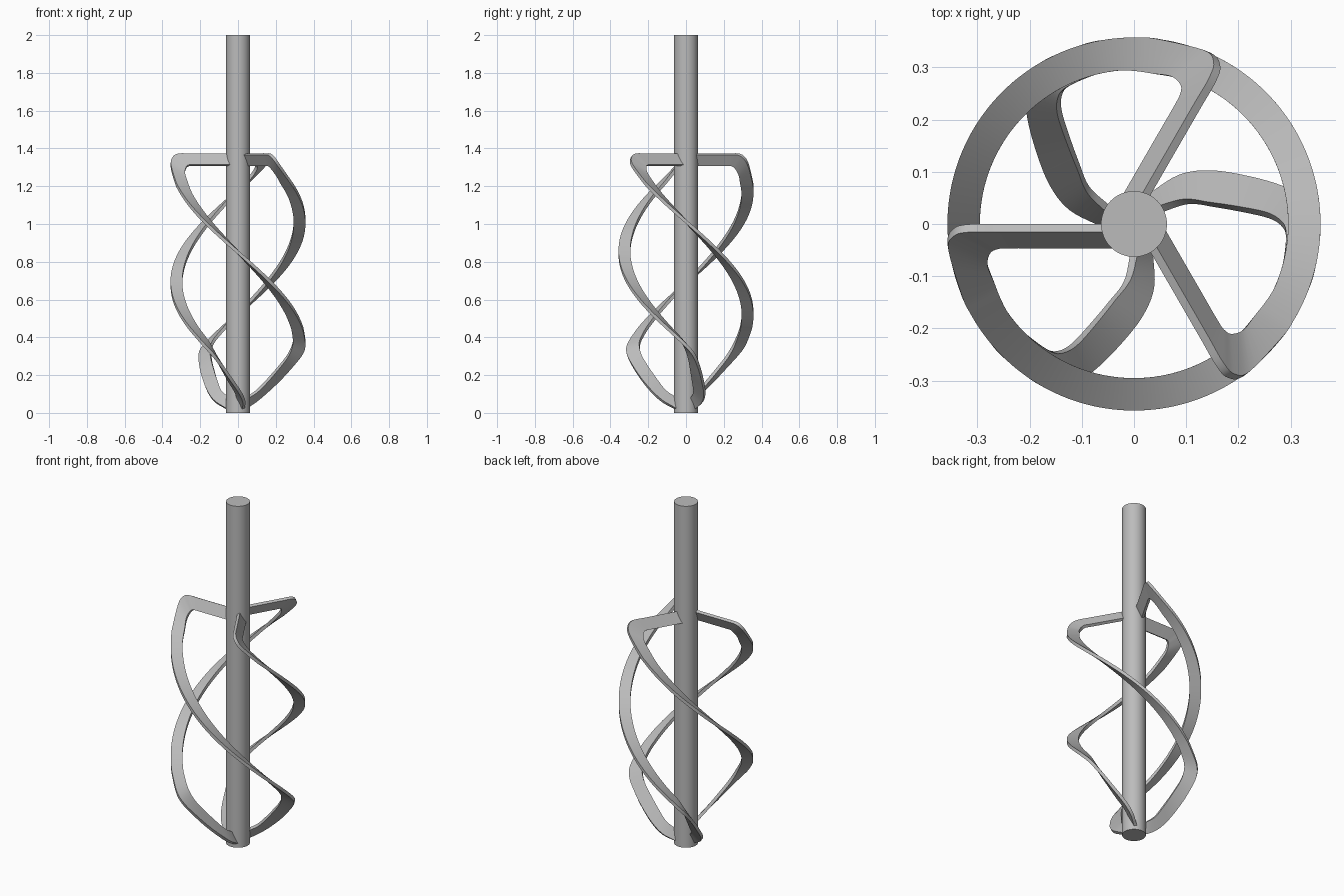
import bpy, bmesh, math
from mathutils import Vector, Matrix

cube = bpy.data.objects.get("Cube")
if cube:
    bpy.data.objects.remove(cube, do_unlink=True)

steel = bpy.data.materials.new("grey_steel")
steel.use_nodes = True
steel.diffuse_color = (0.5, 0.5, 0.5, 1)
steel.node_tree.nodes["Principled BSDF"].inputs["Base Color"].default_value = (0.5, 0.5, 0.5, 1)

THICK = 0.017


def finish(name, bm):
    bmesh.ops.recalc_face_normals(bm, faces=bm.faces)
    mesh = bpy.data.meshes.new(name)
    bm.to_mesh(mesh)
    bm.free()
    mesh.materials.append(steel)
    obj = bpy.data.objects.new(name, mesh)
    bpy.context.collection.objects.link(obj)
    bpy.ops.object.select_all(action='DESELECT')
    obj.select_set(True)
    bpy.context.view_layer.objects.active = obj
    bpy.ops.object.shade_smooth_by_angle(angle=math.radians(35))
    return obj


def smooth_path(points, steps=5):
    """Catmull-Rom curve through the points."""
    p = [points[0] * 2 - points[1]] + points + [points[-1] * 2 - points[-2]]
    out = []
    for a, b, c, d in zip(p, p[1:], p[2:], p[3:]):
        for k in range(steps):
            t = k / steps
            out.append(0.5 * (2 * b + (c - a) * t + (2 * a - 5 * b + 4 * c - d) * t ** 2
                              + (3 * b - a - 3 * c + d) * t ** 3))
    return out + [points[-1]]


def blade_edges():
    """Outer and inner edge of one ribbon, from top arm to foot."""
    pairs = []
    # tilted radial arm
    for x in (0.04, 0.12, 0.20, 0.26):
        pairs.append(((-x, -0.008, 1.37), (-x * 0.92, -0.039, 1.31)))
    # rounded shoulder
    pairs += [((-0.315, -0.008, 1.369), (-0.262, -0.041, 1.309)),
              ((-0.345, -0.016, 1.352), (-0.276, -0.050, 1.295)),
              ((-0.356, -0.045, 1.31), (-0.281, -0.075, 1.262))]
    # helix with a radial width
    for deg in range(202, 352, 6):
        a, z = math.radians(deg), 0.85 - (deg - 270) / 184
        inner = 0.295 - 0.005 * max(0, (214 - deg) / 12)
        pairs.append(tuple((r * math.cos(a), r * math.sin(a), z) for r in (0.357, inner)))
    # lower elbow and foot curling into the shaft
    pairs += [((0.357, -0.005, 0.362), (0.291, -0.020, 0.380)),
              ((0.338, 0.040, 0.310), (0.281, 0.002, 0.338)),
              ((0.285, 0.068, 0.245), (0.255, 0.017, 0.290)),
              ((0.220, 0.087, 0.175), (0.205, 0.028, 0.228)),
              ((0.150, 0.098, 0.110), (0.150, 0.037, 0.165)),
              ((0.090, 0.089, 0.060), (0.100, 0.043, 0.115)),
              ((0.030, 0.050, 0.020), (0.048, 0.028, 0.080))]
    return [smooth_path([Vector(p[i]) for p in pairs]) for i in (0, 1)]


# shaft
bm = bmesh.new()
bmesh.ops.create_cone(bm, cap_ends=True, segments=64, radius1=0.063, radius2=0.063,
                      depth=2, matrix=Matrix.Translation((0, 0, 1)))
finish("shaft", bm)

# three ribbon blades
outer, inner = blade_edges()
last = len(outer) - 1
for i, name in enumerate(("left_arm_blade", "front_blade", "back_blade")):
    name = ("right_blade", "left_front_blade", "left_back_blade")[i]
    bm = bmesh.new()
    rings = []
    for k, (o, n) in enumerate(zip(outer, inner)):
        a, b = max(k - 1, 0), min(k + 1, last)
        along = outer[b] + inner[b] - outer[a] - inner[a]
        side = along.cross(o - n).normalized() * THICK / 2
        rings.append([bm.verts.new(v) for v in (o + side, n + side, n - side, o - side)])
    for r, s in zip(rings, rings[1:]):
        for j in range(4):
            m = (j + 1) % 4
            bm.faces.new((r[j], r[m], s[m], s[j]))
    bm.faces.new(rings[0])
    bm.faces.new(rings[-1][::-1])
    bm.transform(Matrix.Rotation(math.radians(120 * i), 4, 'Z'))
    finish(name, bm)
